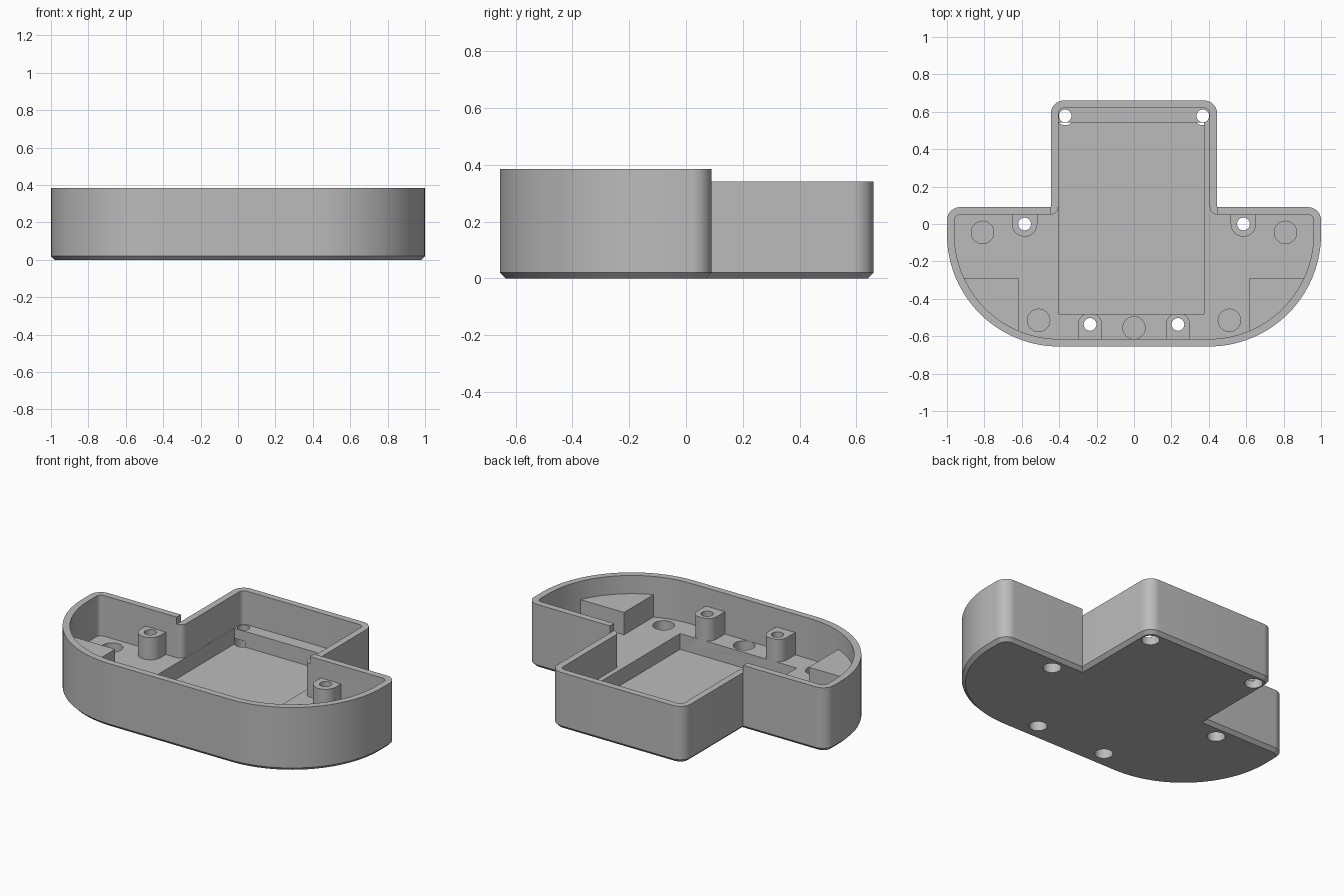
import bpy
import bmesh
from math import sin, cos, radians

if "Cube" in bpy.data.objects:
    bpy.data.objects.remove(bpy.data.objects["Cube"], do_unlink=True)

RIM, BACK_RIM = 0.385, 0.342
FLOOR, POCKET, POST_TOP = 0.14, 0.045, 0.275
WALL, CHAMFER = 0.04, 0.02

grey = bpy.data.materials.new("plain_grey")
grey.use_nodes = True
colour = (0.5, 0.5, 0.5, 1)
grey.diffuse_color = colour
grey.node_tree.nodes["Principled BSDF"].inputs["Base Color"].default_value = colour


def arc(cx, cy, r, a0, a1, n=10):
    angles = [radians(a0 + (a1 - a0) * i / n) for i in range(n + 1)]
    return [(cx + r * cos(a), cy + r * sin(a)) for a in angles]


def outline(inset, rounded=False):
    """Tray plan, shrunk by inset; inner corners optionally rounded."""
    half = arc(0.4, -0.055, 0.6 - inset, -90, 0, 28)
    half += arc(0.93, 0.02, 0.07 - inset, 0, 90)
    if rounded:
        half += arc(0.445, 0.09, inset, 270, 180)
    else:
        half.append((0.445 - inset, 0.09 - inset))
    half += arc(0.375, 0.59, 0.07 - inset, 0, 90)
    return half + [(-x, y) for x, y in reversed(half)]


def loft(name, rings):
    """Closed solid through (plan, height) rings."""
    bm = bmesh.new()
    loops = [[bm.verts.new((x, y, z)) for x, y in plan] for plan, z in rings]
    bm.faces.new(loops[0])
    bm.faces.new(loops[-1])
    for low, high in zip(loops, loops[1:]):
        for i in range(len(low)):
            bm.faces.new((low[i - 1], low[i], high[i], high[i - 1]))
    bmesh.ops.recalc_face_normals(bm, faces=bm.faces)
    mesh = bpy.data.meshes.new(name)
    bm.to_mesh(mesh)
    bm.free()
    mesh.materials.append(grey)
    obj = bpy.data.objects.new(name, mesh)
    bpy.context.collection.objects.link(obj)
    return obj


def prism(name, plan, z0, z1):
    return loft(name, [(plan, z0), (plan, z1)])


def box(name, x0, x1, y0, y1, z0, z1):
    return prism(name, [(x0, y0), (x1, y0), (x1, y1), (x0, y1)], z0, z1)


def drill(name, x, y, r, z0, z1):
    return prism(name, arc(x, y, r, 0, 360 * 31 / 32, 31), z0, z1)


def cut(target, tool):
    tool.hide_render = True
    bpy.ops.object.select_all(action="DESELECT")
    bpy.context.view_layer.objects.active = target
    target.select_set(True)
    mod = target.modifiers.new("cut", "BOOLEAN")
    mod.operation = "DIFFERENCE"
    mod.solver = "EXACT"
    mod.object = tool
    bpy.ops.object.modifier_apply(modifier=mod.name)
    bpy.data.objects.remove(tool, do_unlink=True)


# Solid shell with a chamfered foot
tray = loft("tray", [(outline(CHAMFER), 0), (outline(0), CHAMFER), (outline(0), RIM)])

# Cavity, leaving the screw posts and corner blocks standing
cavity = prism("cavity", outline(WALL, True), FLOOR, 0.5)
for side in (-1, 1):
    x = 0.585 * side
    plan = arc(x, 0, 0.068, 180, 360, 16) + [(x + 0.068, 0.2), (x - 0.068, 0.2)]
    cut(cavity, prism("rear_post", plan, 0.1, POST_TOP))
    x = 0.235 * side
    plan = arc(x, -0.537, 0.064, 0, 180, 16) + [(x - 0.064, -0.8), (x + 0.064, -0.8)]
    cut(cavity, prism("front_post", plan, 0.1, POST_TOP))
    x0, x1 = sorted((0.617 * side, 1.2 * side))
    cut(cavity, box("corner_block", x0, x1, -0.9, -0.29, 0.1, POST_TOP))
cut(tray, cavity)

# Lower rim around the rear section
cut(tray, box("rim_step", -0.445, 0.445, 0.03, 0.8, BACK_RIM, 0.6))

# Deep rectangular pocket, offset to one side
cut(tray, box("pocket", -0.404, 0.375, -0.48, 0.543, POCKET, 0.3))

# Round recesses in the floor
for x, y in ((-0.81, -0.045), (0.81, -0.045), (-0.51, -0.515), (0.51, -0.515), (0, -0.555)):
    cut(tray, drill("recess", x, y, 0.06, 0.05, 0.2))

# Screw holes with head clearance from below
for x, y in ((0.585, 0), (0.235, -0.537), (0.368, 0.578)):
    for side in (-1, 1):
        cut(tray, drill("screw_hole", x * side, y, 0.034, -0.1, 0.3))
        cut(tray, drill("head_clearance", x * side, y, 0.05, -0.1, 0.08))

bpy.ops.object.select_all(action="DESELECT")
tray.select_set(True)
bpy.context.view_layer.objects.active = tray
bpy.ops.object.shade_smooth_by_angle(angle=radians(30))
